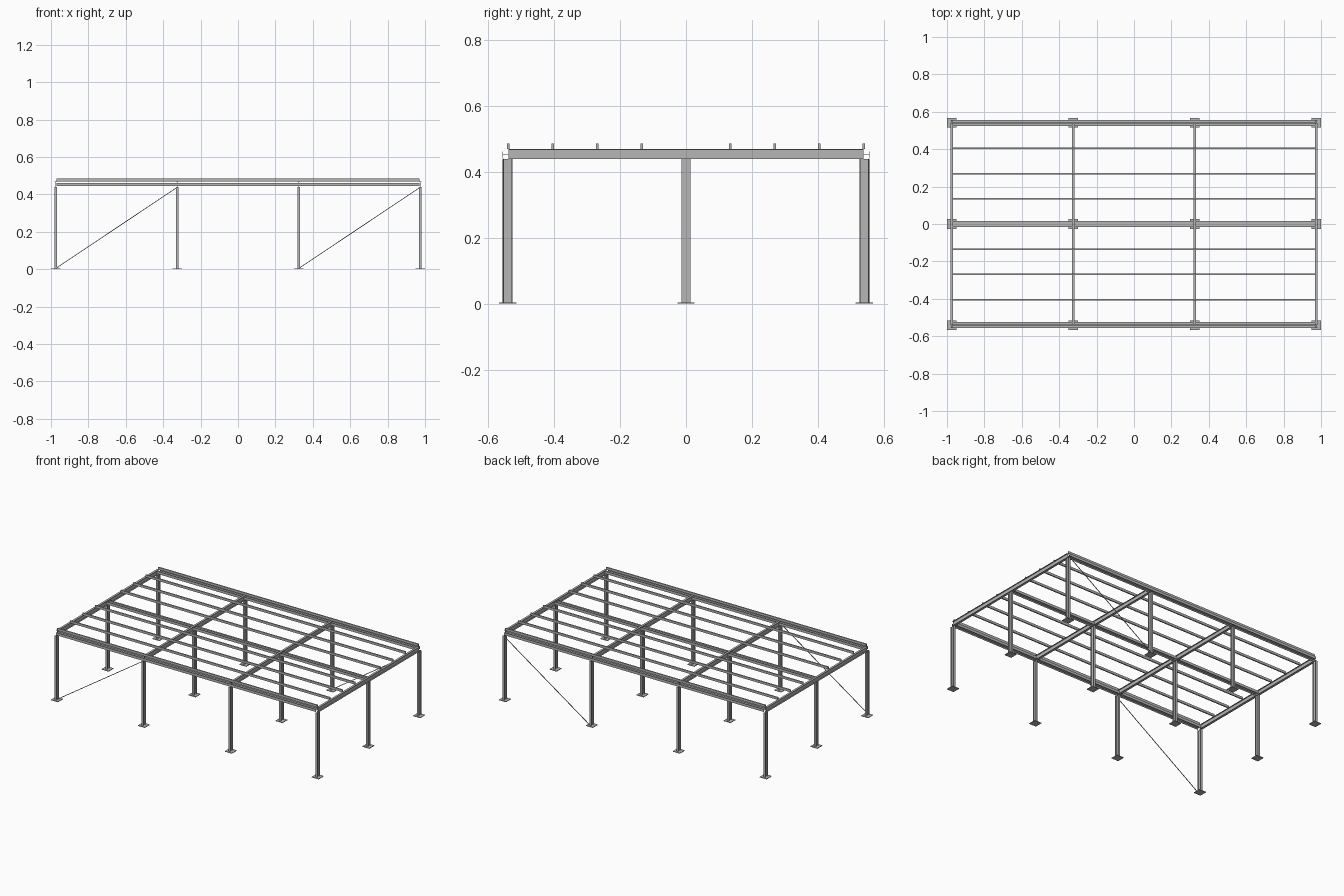
import bpy, bmesh
from mathutils import Vector, Matrix

if "Cube" in bpy.data.objects:
    bpy.data.objects.remove(bpy.data.objects["Cube"])

steel = bpy.data.materials.new("grey_steel")
steel.diffuse_color = (0.47, 0.47, 0.47, 1)
steel.use_nodes = True
steel.node_tree.nodes["Principled BSDF"].inputs["Base Color"].default_value = steel.diffuse_color

XS = (-0.974, -0.325, 0.325, 0.974)   # frame lines
YS = (-0.541, 0.0, 0.541)             # column rows
COL_BASE, COL_TOP = 0.004, 0.438


def extrude(name, profile, start, end, u):
    """Sweep a closed 2D profile from start to end; u is the profile's first axis."""
    start, end, u = Vector(start), Vector(end), Vector(u)
    d = (end - start).normalized()
    v = d.cross(u).normalized()
    u = v.cross(d).normalized()
    bm = bmesh.new()
    rings = [[bm.verts.new(p + u * a + v * b) for a, b in profile] for p in (start, end)]
    n = len(profile)
    for i in range(n):
        j = (i + 1) % n
        bm.faces.new((rings[0][i], rings[0][j], rings[1][j], rings[1][i]))
    bm.faces.new(rings[0][::-1])
    bm.faces.new(rings[1])
    bmesh.ops.recalc_face_normals(bm, faces=bm.faces)
    mesh = bpy.data.meshes.new(name)
    bm.to_mesh(mesh)
    bm.free()
    mesh.materials.append(steel)
    ob = bpy.data.objects.new(name, mesh)
    bpy.context.collection.objects.link(ob)
    return ob


def rect(w, h):
    return [(-w / 2, -h / 2), (w / 2, -h / 2), (w / 2, h / 2), (-w / 2, h / 2)]


def i_section(depth, width, flange=0.0025, web=0.0016):
    """I profile with its depth along the first axis."""
    d, w, t = depth / 2, width / 2, web / 2
    f = d - flange
    return [(-d, -w), (-f, -w), (-f, -t), (f, -t), (f, -w), (d, -w),
            (d, w), (f, w), (f, t), (-f, t), (-f, w), (-d, w)]


# Columns on base plates
for x in XS:
    for y in YS:
        extrude("base_plate", rect(0.052, 0.052), (x, y, 0), (x, y, COL_BASE), (1, 0, 0))
        extrude("column", i_section(0.028, 0.015), (x, y, COL_BASE), (x, y, COL_TOP), (0, 1, 0))

# Cross beams resting on the columns
for x in XS:
    extrude("cross_beam", i_section(0.031, 0.015),
            (x, -0.539, 0.4535), (x, 0.539, 0.4535), (0, 0, 1))

# Long beams lying on their side over each column row
for y in YS:
    extrude("long_beam", i_section(0.032, 0.018),
            (-0.971, y, 0.453), (0.971, y, 0.453), (0, 1, 0))

# Purlins on top of the cross beams
for i in range(-4, 5):
    if i:
        y = i * 0.1348
        extrude("purlin", rect(0.008, 0.016),
                (-0.971, y, 0.477), (0.971, y, 0.477), (0, 1, 0))

# Diagonal braces in one outer bay of each long side
for x0, x1, y in ((XS[0], XS[1], -0.555), (XS[2], XS[3], 0.555)):
    extrude("diagonal_brace", rect(0.003, 0.004),
            (x0, y, COL_BASE), (x1, y, COL_TOP), (0, 1, 0))
